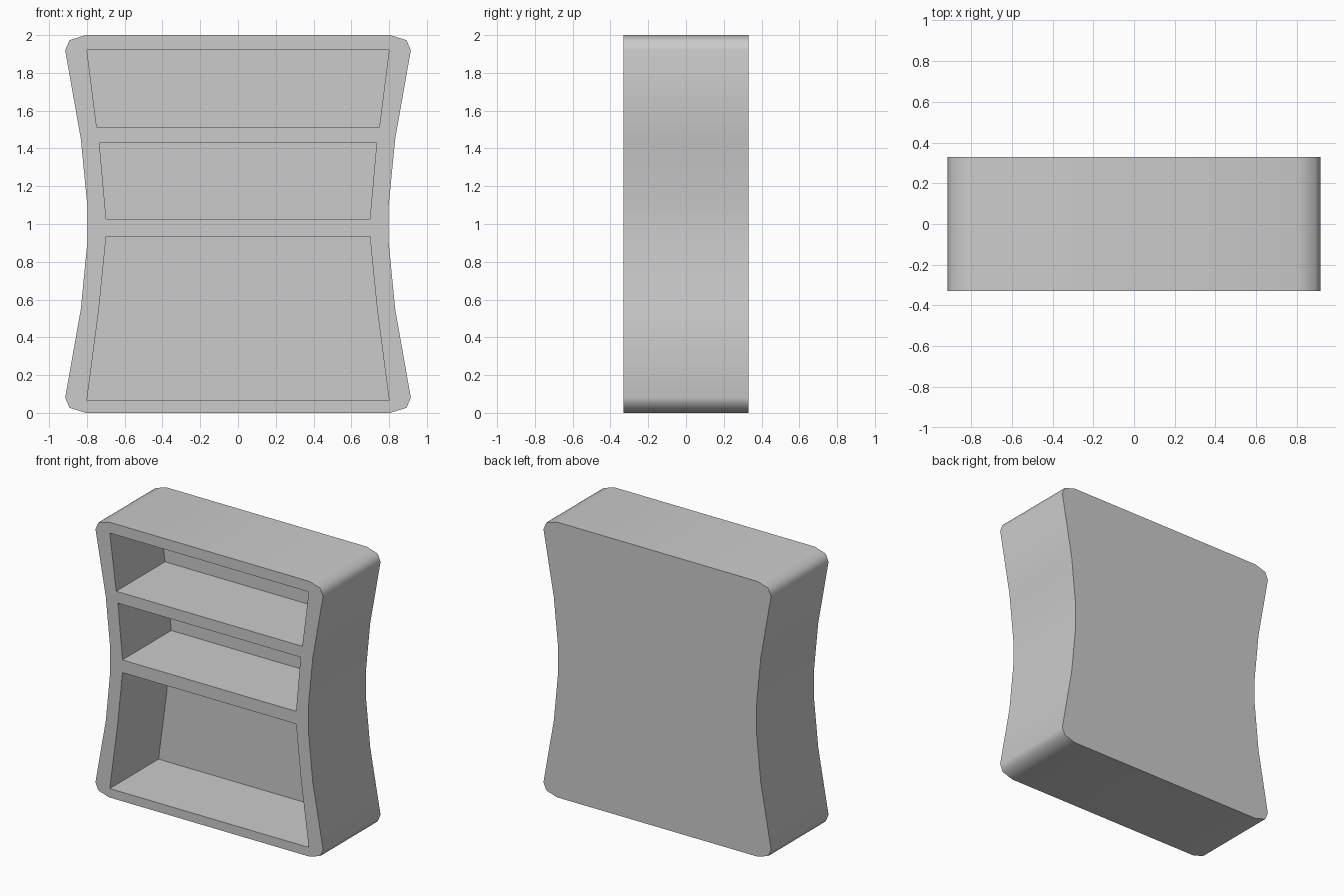
import bpy, bmesh, math

if "Cube" in bpy.data.objects:
    bpy.data.objects.remove(bpy.data.objects["Cube"])

DEPTH = 0.33      # half depth of the case
BACK = 0.23       # inner face of the back panel


def prism(name, profiles, y0, y1):
    """Extrude mirrored profiles (right-hand x,z points, bottom to top) along y."""
    bm = bmesh.new()
    for right in profiles:
        loop = right + [(-x, z) for x, z in reversed(right)]
        face = bm.faces.new([bm.verts.new((x, y0, z)) for x, z in loop])
        ext = bmesh.ops.extrude_face_region(bm, geom=[face])["geom"]
        verts = [v for v in ext if isinstance(v, bmesh.types.BMVert)]
        bmesh.ops.translate(bm, verts=verts, vec=(0, y1 - y0, 0))
    bmesh.ops.recalc_face_normals(bm, faces=bm.faces)
    mesh = bpy.data.meshes.new(name)
    bm.to_mesh(mesh)
    bm.free()
    obj = bpy.data.objects.new(name, mesh)
    bpy.context.collection.objects.link(obj)
    return obj


# Waisted case with clipped round corners, symmetric about z = 1
half = [(0.805, 0), (0.892, 0.027), (0.915, 0.08), (0.832, 0.55), (0.797, 0.91)]
outline = half + [(x, 2 - z) for x, z in reversed(half)]
case = prism("bookcase", [outline], -DEPTH, DEPTH)

# Three open compartments
openings = [
    [(0.80, 0.065), (0.737, 0.545), (0.698, 0.935)],
    [(0.698, 1.027), (0.734, 1.43)],
    [(0.748, 1.513), (0.80, 1.922)],
]
cutter = prism("compartment_cutter", openings, -0.5, BACK)
cutter.hide_render = True

cut = case.modifiers.new("compartments", "BOOLEAN")
cut.object = cutter
cut.operation = "DIFFERENCE"
cut.solver = "EXACT"

bpy.context.view_layer.objects.active = case
case.select_set(True)
bpy.ops.object.modifier_apply(modifier=cut.name)
bpy.data.objects.remove(cutter)

# Smooth flanks, crisp front and back edges
bpy.ops.object.shade_smooth_by_angle(angle=math.radians(50))
